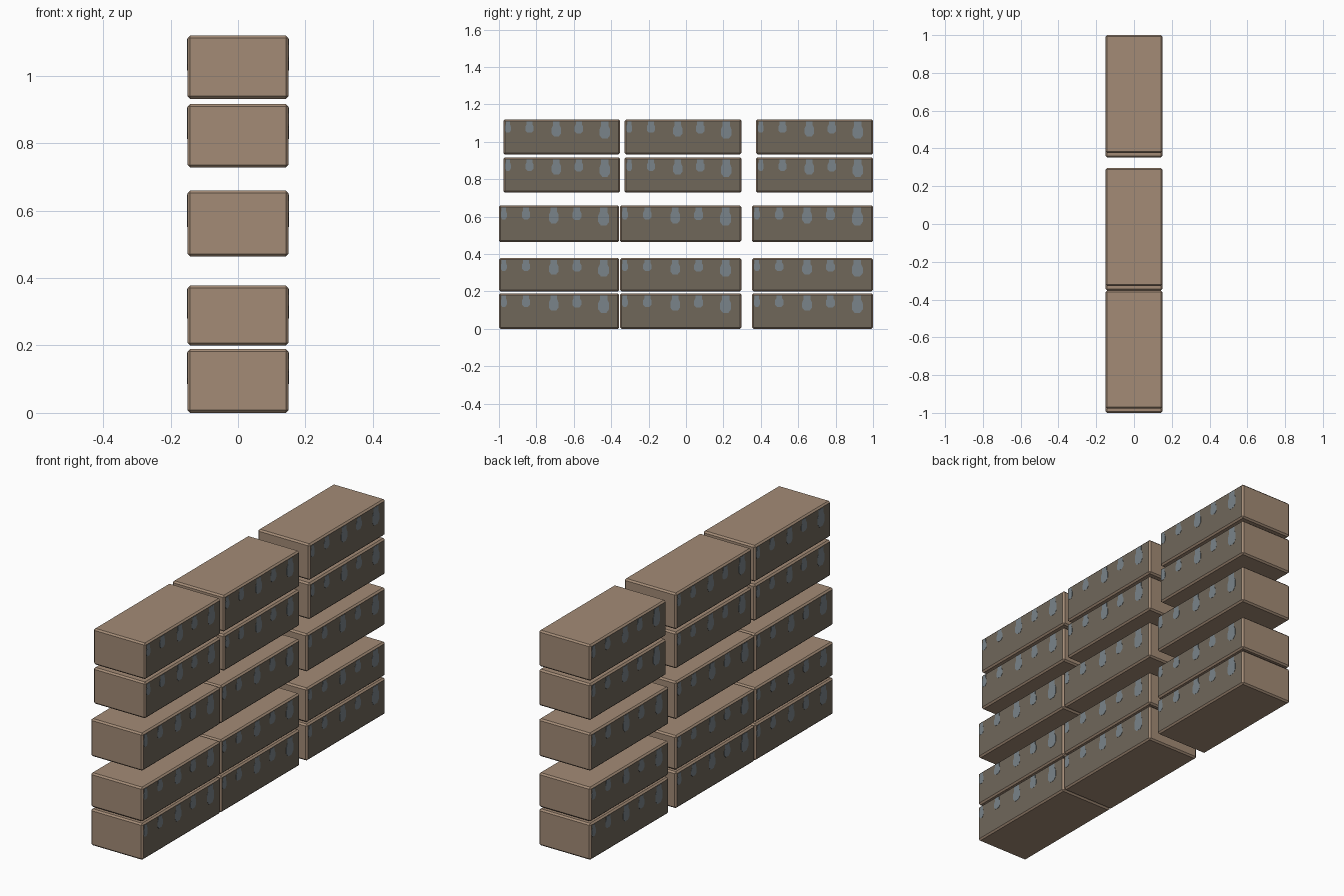
import bpy, bmesh, math

if "Cube" in bpy.data.objects:
    bpy.data.objects.remove(bpy.data.objects["Cube"])

def srgb(r, g, b):
    f = lambda c: c / 12.92 if c <= 0.04045 else ((c + 0.055) / 1.055) ** 2.4
    return (f(r / 255), f(g / 255), f(b / 255), 1)

def material(name, rgb):
    m = bpy.data.materials.new(name)
    m.diffuse_color = srgb(*rgb)
    m.use_nodes = True
    m.node_tree.nodes["Principled BSDF"].inputs["Base Color"].default_value = m.diffuse_color
    return m

BROWN = material("warm brown", (163, 139, 118))
SIDE = material("grey brown", (112, 103, 90))
STAIN = material("blue grey stain", (122, 132, 138))

W = 0.15        # half width in x
BEVEL = 0.008

# Wall layout: (bottom, top) of each course and the brick spans in y
LOWER = [(-1.0, -0.357), (-0.353, 0.296), (0.353, 1.0)]
UPPER = [(-0.977, -0.353), (-0.328, 0.296), (0.375, 1.0)]
COURSES = [(0.0, 0.19, LOWER), (0.2, 0.378, LOWER), (0.464, 0.66, LOWER),
           (0.728, 0.917, UPPER), (0.932, 1.12, UPPER)]

# Stains along a brick: (start, end, top, bottom) as fractions of length and height
STAINS = [(0.015, 0.065, 0.06, 0.38), (0.19, 0.26, 0.06, 0.38),
          (0.415, 0.495, 0.06, 0.49), (0.61, 0.685, 0.06, 0.40),
          (0.825, 0.915, 0.06, 0.55)]

# Stain outline in a unit square, narrow at the top and rounded below
OUTLINE = [(0.15, 0), (0.85, 0), (0.85, 0.25), (1, 0.45), (1, 0.8),
           (0.75, 1), (0.25, 1), (0, 0.8), (0, 0.45), (0.15, 0.25)]

def finish(bm, name, mats):
    me = bpy.data.meshes.new(name)
    bm.to_mesh(me)
    bm.free()
    for m in mats:
        me.materials.append(m)
    ob = bpy.data.objects.new(name, me)
    bpy.context.collection.objects.link(ob)
    return ob

def brick(name, y0, y1, z0, z1):
    # Chamfered block, grey on the two long sides
    bm = bmesh.new()
    bmesh.ops.create_cube(bm, size=1)
    for v in bm.verts:
        v.co = (v.co.x * 2 * W, (y0 + y1) / 2 + v.co.y * (y1 - y0),
                (z0 + z1) / 2 + v.co.z * (z1 - z0))
    bmesh.ops.bevel(bm, geom=bm.edges[:], offset=BEVEL, segments=1, affect='EDGES')
    bm.normal_update()
    for f in bm.faces:
        f.material_index = 1 if abs(f.normal.x) > 0.9 else 0
    finish(bm, name, [BROWN, SIDE])

def stains(name, y0, y1, z0, z1):
    # Thin plates on both long sides; the far side is turned half a circle
    bm = bmesh.new()
    cy = (y0 + y1) / 2
    for s in (1, -1):
        for a, b, t, d in STAINS:
            pts = []
            for u, w in OUTLINE:
                y = y0 + (a + (b - a) * u) * (y1 - y0)
                z = z1 - (t + (d - t) * w) * (z1 - z0)
                pts.append(bm.verts.new((s * (W - 0.001), cy + s * (y - cy), z)))
            f = bm.faces.new(pts)
            ext = bmesh.ops.extrude_face_region(bm, geom=[f])
            for v in ext["geom"]:
                if isinstance(v, bmesh.types.BMVert):
                    v.co.x += s * 0.002
    bmesh.ops.recalc_face_normals(bm, faces=bm.faces[:])
    finish(bm, name, [STAIN])

# Stack all courses
for r, (z0, z1, spans) in enumerate(COURSES):
    for c, (y0, y1) in enumerate(spans):
        brick(f"brick_{r}_{c}", y0, y1, z0, z1)
        stains(f"brick_stains_{r}_{c}", y0, y1, z0, z1)
